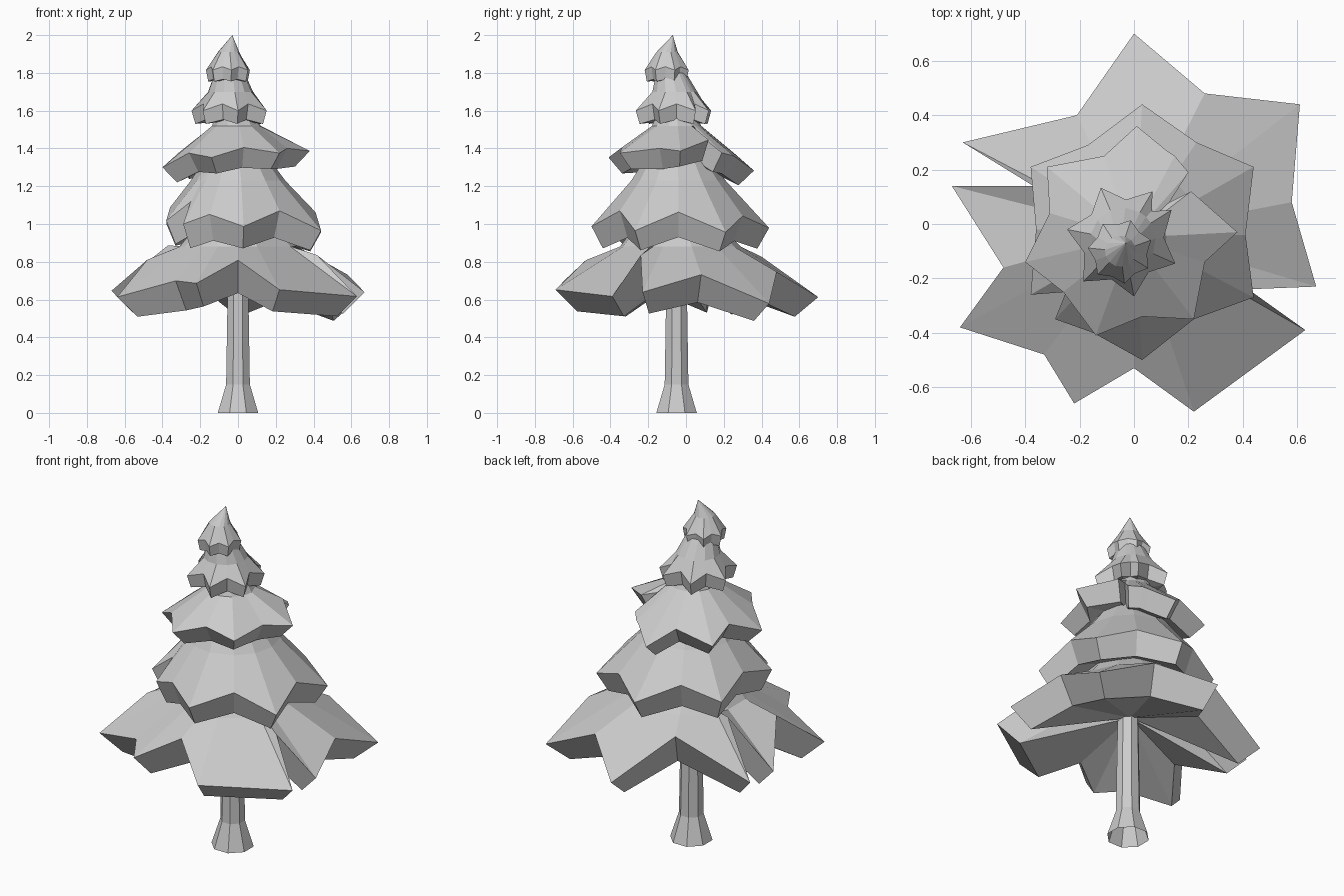
import bpy, bmesh, math
from mathutils import Vector

default = bpy.data.objects.get("Cube")
if default:
    bpy.data.objects.remove(default, do_unlink=True)

grey = bpy.data.materials.new("plain_grey")
grey.use_nodes = True
colour = (0.6, 0.6, 0.6, 1.0)
grey.diffuse_color = colour
grey.node_tree.nodes["Principled BSDF"].inputs["Base Color"].default_value = colour


def loft(name, rings):
    """Skin a stack of rings that share one point count, leaving the ends open."""
    bm = bmesh.new()
    loops = [[bm.verts.new(point) for point in ring] for ring in rings]
    count = len(loops[0])
    for lower, upper in zip(loops, loops[1:]):
        for i in range(count):
            j = (i + 1) % count
            bm.faces.new((lower[i], lower[j], upper[j], upper[i]))
    # Rings of zero radius shrink to a point
    bmesh.ops.remove_doubles(bm, verts=bm.verts, dist=0.0005)
    bmesh.ops.recalc_face_normals(bm, faces=bm.faces)
    mesh = bpy.data.meshes.new(name)
    bm.to_mesh(mesh)
    bm.free()
    mesh.materials.append(grey)
    obj = bpy.data.objects.new(name, mesh)
    bpy.context.collection.objects.link(obj)


def circle(centre, radius, z, angles):
    return [(centre[0] + radius * math.cos(a), centre[1] + radius * math.sin(a), z)
            for a in angles]


def foliage_tier(name, centre, rim, tip_radius, tip_z, slope, drop, inset, shoulder, top):
    """A drooping star skirt, hollow below. Rim points rise as they come closer
    to the trunk; a third value on a point raises or lowers it further."""
    middle = Vector(centre)
    angles, outer, under = [], [], []
    for x, y, *extra in rim:
        arm = Vector((x, y)) - middle
        angles.append(math.atan2(arm.y, arm.x))
        lift = (tip_radius - arm.length) * slope
        base = tip_z + sum(extra)
        outer.append((x, y, base + lift))
        under.append((*(middle + arm * inset), base - drop + lift * 0.64))
    loft(name, [circle(centre, 0, shoulder[1] - 0.15, angles), under, outer,
                circle(centre, shoulder[0], shoulder[1], angles),
                circle(top[0], top[1], top[2], angles)])


def star_rim(centre, tips, tip_radius, notch_radius):
    """Rim of equal tips at the given degrees with a notch after each one."""
    points = []
    for a, b in zip(tips, tips[1:] + [tips[0] + 360]):
        for angle, radius in ((a, tip_radius), ((a + b) / 2, notch_radius)):
            t = math.radians(angle)
            points.append((centre[0] + radius * math.cos(t),
                           centre[1] + radius * math.sin(t)))
    return points


# Trunk with a flared foot, hollow at the base
sides = [math.tau * (i + 0.5) / 8 for i in range(8)]
loft("trunk", [circle((0, -0.05), r, z, sides)
               for r, z in ((0.116, 0), (0.068, 0.15), (0.055, 0.9))])

# Lowest and widest skirt
foliage_tier(
    "bottom_branches", (0, -0.03),
    [(0, 0.7), (0.26, 0.48), (0.61, 0.44), (0.58, 0.08), (0.67, -0.23),
     (0.42, -0.24), (0.63, -0.39), (0.22, -0.69, 0.01), (0, -0.53),
     (-0.22, -0.66, 0.02), (-0.33, -0.48, -0.06), (-0.64, -0.38), (-0.48, -0.16),
     (-0.67, 0.14), (-0.37, 0.14), (-0.63, 0.3), (-0.21, 0.4)],
    tip_radius=0.71, tip_z=0.63, slope=0.85, drop=0.11, inset=0.83,
    shoulder=(0.32, 0.88), top=((0, -0.05), 0.15, 1.08))

# Second skirt
foliage_tier(
    "lower_branches", (0, -0.04),
    [(0.03, 0.44), (0.23, 0.3), (0.44, 0.21), (0.41, -0.04, 0.02), (0.44, -0.27),
     (0.22, -0.35), (0.03, -0.5, -0.01), (-0.15, -0.4, -0.01), (-0.29, -0.35, -0.03),
     (-0.25, -0.25), (-0.38, -0.26), (-0.36, -0.02), (-0.38, 0.21), (-0.17, 0.29)],
    tip_radius=0.48, tip_z=0.98, slope=0.9, drop=0.11, inset=0.87,
    shoulder=(0.25, 1.23), top=((-0.01, -0.05), 0.12, 1.42))

# Third skirt, a little higher on its left side
foliage_tier(
    "middle_branches", (-0.01, -0.05),
    [(0.01, 0.36, -0.03), (0.12, 0.27, -0.01), (0.15, 0.25), (0.2, 0.19),
     (0.13, 0.08), (0.21, 0.12, 0.04), (0.38, -0.03, 0.06), (0.26, -0.14),
     (0.22, -0.35, 0.04), (0.03, -0.34, 0.01), (-0.14, -0.41, 0.02),
     (-0.26, -0.25), (-0.4, -0.14, -0.02), (-0.31, 0.04), (-0.32, 0.21),
     (-0.11, 0.25)],
    tip_radius=0.4, tip_z=1.32, slope=0.7, drop=0.08, inset=0.8,
    shoulder=(0.13, 1.52), top=((-0.03, -0.06), 0.08, 1.64))

# Two small skirts near the top, the upper one ending in the point
upper = (-0.04, -0.06)
foliage_tier(
    "upper_branches", upper,
    star_rim(upper, [32, 59, 113, 169, 226, 281, 336], 0.21, 0.15),
    tip_radius=0.21, tip_z=1.6, slope=0.6, drop=0.07, inset=0.9,
    shoulder=(0.12, 1.7), top=((-0.045, -0.08), 0.08, 1.8))
crown = (-0.05, -0.1)
foliage_tier(
    "crown_branches", crown,
    star_rim(crown, [20 + i * 360 / 7 for i in range(7)], 0.12, 0.098),
    tip_radius=0.12, tip_z=1.815, slope=0.8, drop=0.06, inset=0.9,
    shoulder=(0.057, 1.91), top=((-0.03, -0.07), 0, 2))
